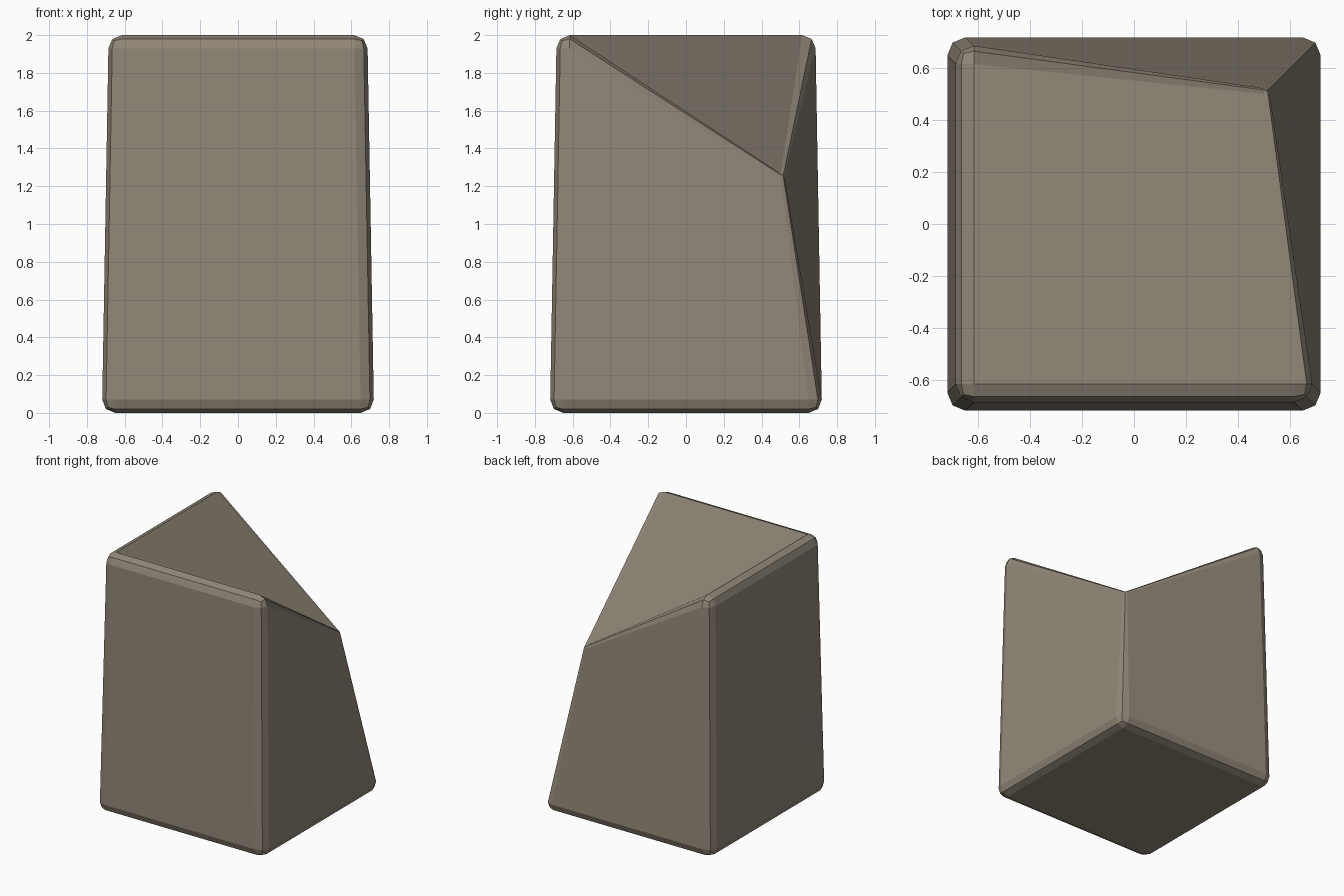
import bpy, bmesh
from mathutils import Vector

if "Cube" in bpy.data.objects:
    bpy.data.objects.remove(bpy.data.objects["Cube"])

stone = bpy.data.materials.new("warm grey stone")
stone.diffuse_color = (0.282, 0.242, 0.186, 1)
stone.use_nodes = True
stone.node_tree.nodes["Principled BSDF"].inputs["Base Color"].default_value = stone.diffuse_color

# Tapered block
BOTTOM, TOP, HEIGHT = 0.72, 0.685, 2.0
CORNERS = [(-1, -1), (1, -1), (1, 1), (-1, 1)]
bm = bmesh.new()
low = [bm.verts.new((x * BOTTOM, y * BOTTOM, 0)) for x, y in CORNERS]
high = [bm.verts.new((x * TOP, y * TOP, HEIGHT)) for x, y in CORNERS]
bm.faces.new(low[::-1])
bm.faces.new(high)
for i in range(4):
    j = (i + 1) % 4
    bm.faces.new((low[i], low[j], high[j], high[i]))
bm.normal_update()

# Rounded edges
bmesh.ops.bevel(bm, geom=bm.edges[:], offset=0.07, offset_type='OFFSET',
                segments=2, profile=0.5, affect='EDGES', clamp_overlap=True)

# Back right top corner shrunk to a sharp tip and pulled down and in
tip = Vector((0.51, 0.51, 1.255))
corner = [v for v in bm.verts if v.co.x > 0.5 and v.co.y > 0.5 and v.co.z > 1.8]
centre = sum((v.co for v in corner), Vector()) / len(corner)
for v in corner:
    v.co = tip + (v.co - centre) * 0.3

# The three warped sides at the tip fold along the diagonal through it
for face in sorted(bm.faces, key=lambda f: -f.calc_area())[:6]:
    verts = list(face.verts)
    for k, v in enumerate(verts):
        if v in corner:
            bm.faces.remove(face)
            bm.faces.new(verts[k:] + verts[:k])
            break
bm.normal_update()

mesh = bpy.data.meshes.new("stone_block")
bm.to_mesh(mesh)
bm.free()
mesh.materials.append(stone)
block = bpy.data.objects.new("stone_block", mesh)
bpy.context.collection.objects.link(block)
